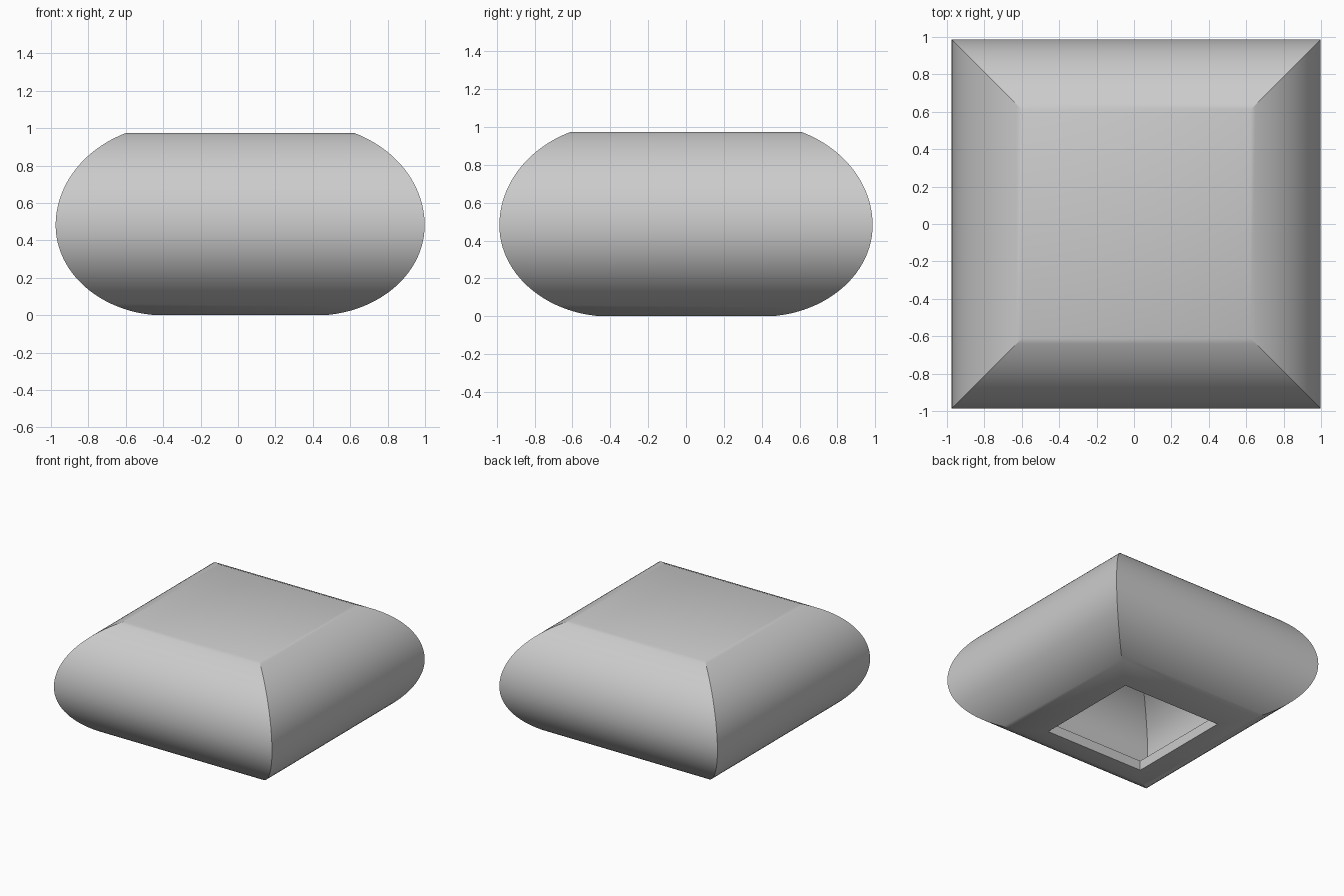
import bpy
import bmesh
import math

cube = bpy.data.objects.get("Cube")
if cube:
    bpy.data.objects.remove(cube, do_unlink=True)

HALF = 0.9865      # half width at the waist
WAIST = 0.48       # height of the widest point
TOP = 0.973
OPENING = 0.45     # half width of the hole underneath
WALL = 0.08
CENTRE_X = 0.0115
STEPS = 24


def arc(centre, height, edge, inset, sign):
    """Elliptical quarter from the given edge half width out to the waist."""
    a, b = HALF - centre - inset, height - inset
    start = math.acos((edge - centre) / a)
    return [(centre + a * math.cos(start * (1 - i / STEPS)),
             WAIST + sign * b * math.sin(start * (1 - i / STEPS)))
            for i in range(STEPS + 1)]


def wall_profile(inset, top_edge):
    """Profile from the hole, around the bulging side, to the flat top."""
    lower = arc(0.40, 0.482, OPENING, inset, -1)
    upper = arc(0.35, 0.541, top_edge, inset, 1)
    return lower + upper[-2::-1]


def square_ring(bm, half, z):
    return [bm.verts.new((CENTRE_X + sx * half, sy * half, z))
            for sx, sy in ((-1, -1), (1, -1), (1, 1), (-1, 1))]


# Outer skin from the top down, the lip of the hole, then the inner skin
outer = wall_profile(0, 0.612)
inner = wall_profile(WALL, 0.596)
bm = bmesh.new()
rings = [square_ring(bm, half, z) for half, z in outer[::-1] + inner]
for upper, lower in zip(rings, rings[1:]):
    for i in range(4):
        j = (i + 1) % 4
        bm.faces.new((upper[i], lower[i], lower[j], upper[j]))
bm.faces.new(rings[0])
bm.faces.new(rings[-1])
bmesh.ops.recalc_face_normals(bm, faces=bm.faces)

# Sit the shell on the floor
lowest = min(v.co.z for v in bm.verts)
bmesh.ops.translate(bm, verts=bm.verts, vec=(0, 0, -lowest))

mesh = bpy.data.meshes.new("hollow_square_shell")
bm.to_mesh(mesh)
bm.free()
shell = bpy.data.objects.new("hollow_square_shell", mesh)
bpy.context.collection.objects.link(shell)

# Plain grey
grey = bpy.data.materials.new("light_grey")
grey.use_nodes = True
colour = (0.6, 0.6, 0.6, 1)
grey.diffuse_color = colour
grey.node_tree.nodes["Principled BSDF"].inputs["Base Color"].default_value = colour
mesh.materials.append(grey)

# Smooth sides with sharp corners
bpy.ops.object.select_all(action='DESELECT')
shell.select_set(True)
bpy.context.view_layer.objects.active = shell
bpy.ops.object.shade_smooth_by_angle(angle=math.radians(30))
